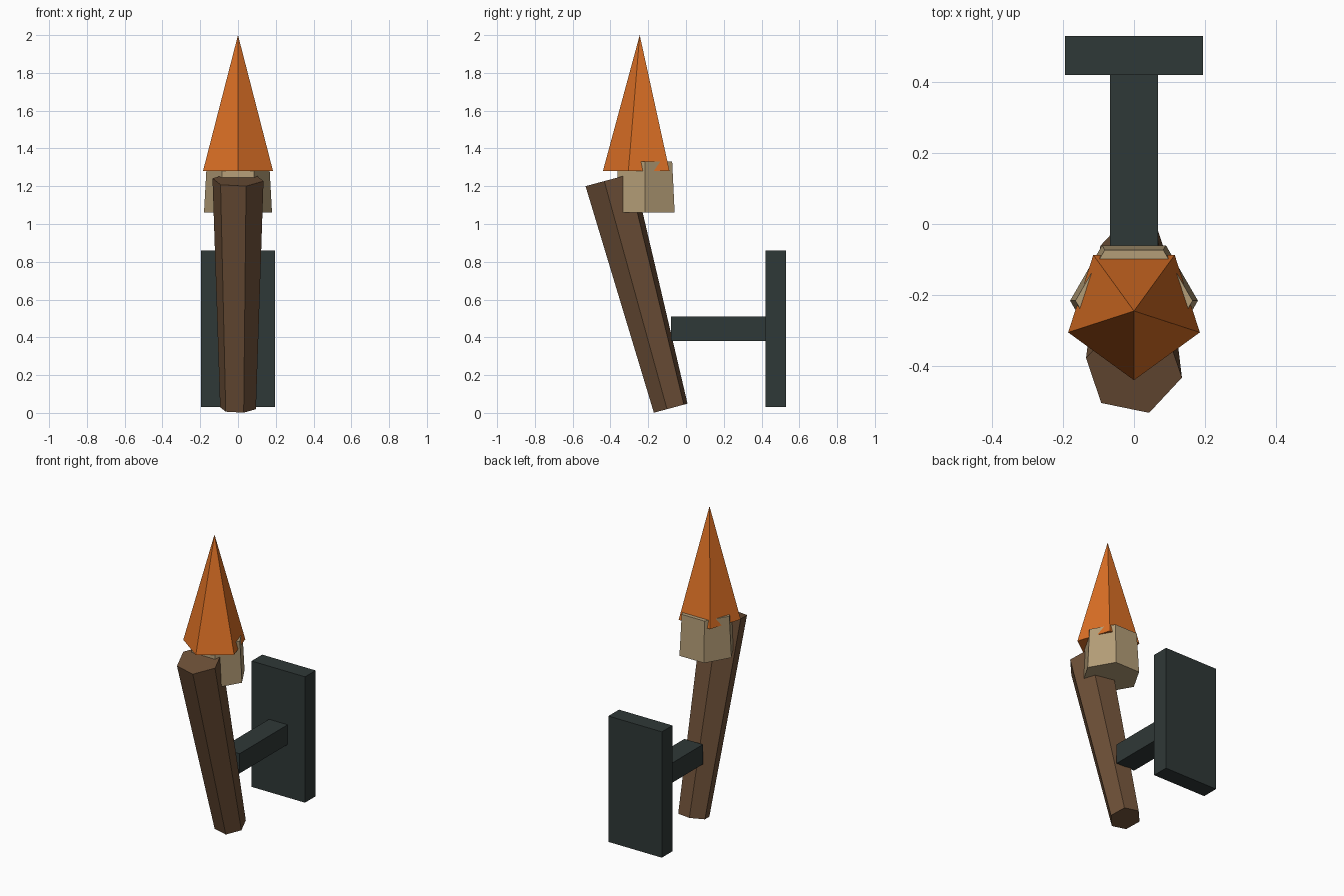
import bpy
import bmesh
from math import sin, cos, radians, tau
from mathutils import Matrix, Vector

if "Cube" in bpy.data.objects:
    bpy.data.objects.remove(bpy.data.objects["Cube"])


def srgb(*rgb):
    return tuple(((c / 255 + 0.055) / 1.055) ** 2.4 for c in rgb) + (1.0,)


def material(name, color):
    mat = bpy.data.materials.new(name)
    mat.use_nodes = True
    mat.diffuse_color = color
    mat.node_tree.nodes["Principled BSDF"].inputs["Base Color"].default_value = color
    return mat


iron = material("dark iron", srgb(47, 56, 55))
wood = material("brown wood", srgb(108, 79, 55))
cloth = material("tan wrap", srgb(180, 157, 119))
fire = material("orange flame", srgb(220, 112, 37))


def finish(name, bm, mat):
    bmesh.ops.recalc_face_normals(bm, faces=bm.faces)
    mesh = bpy.data.meshes.new(name)
    bm.to_mesh(mesh)
    bm.free()
    mesh.materials.append(mat)
    obj = bpy.data.objects.new(name, mesh)
    bpy.context.collection.objects.link(obj)
    return obj


def box(name, mat, low, high):
    low, high = Vector(low), Vector(high)
    bm = bmesh.new()
    bmesh.ops.create_cube(bm, size=1)
    bmesh.ops.scale(bm, vec=high - low, verts=bm.verts)
    bmesh.ops.translate(bm, vec=(low + high) / 2, verts=bm.verts)
    return finish(name, bm, mat)


def prism(name, mat, sides, r_low, r_high, height, base, turn=0, tilt=0):
    """Tapered prism standing on base, first corner at angle turn, leaned forward by tilt."""
    bm = bmesh.new()
    rings = []
    for r, z in ((r_low, 0), (r_high, height)):
        angles = [radians(turn) + tau * i / sides for i in range(sides)]
        rings.append([bm.verts.new((r * cos(a), r * sin(a), z)) for a in angles])
    low, high = rings
    bm.faces.new(low)
    bm.faces.new(high)
    for i in range(sides):
        j = (i + 1) % sides
        bm.faces.new((low[i], low[j], high[j], high[i]))
    bmesh.ops.remove_doubles(bm, verts=bm.verts, dist=0.0001)
    place = Matrix.Translation(base) @ Matrix.Rotation(radians(tilt), 4, "X")
    bmesh.ops.transform(bm, matrix=place, verts=bm.verts)
    return finish(name, bm, mat)


# Wall bracket
box("wall_plate", iron, (-0.195, 0.42, 0.03), (0.195, 0.53, 0.86))
box("bracket_arm", iron, (-0.068, -0.08, 0.38), (0.068, 0.43, 0.51))

# Leaning six-sided handle
prism("handle", wood, 6, 0.097, 0.138, 1.252, (0, -0.081, 0.025), turn=-12, tilt=15)

# Wrapped head and five-sided flame
prism("head_wrap", cloth, 6, 0.18, 0.165, 0.27, (0, -0.216, 1.06))
prism("flame", fire, 5, 0.195, 0, 0.72, (0, -0.245, 1.28), turn=-90)
